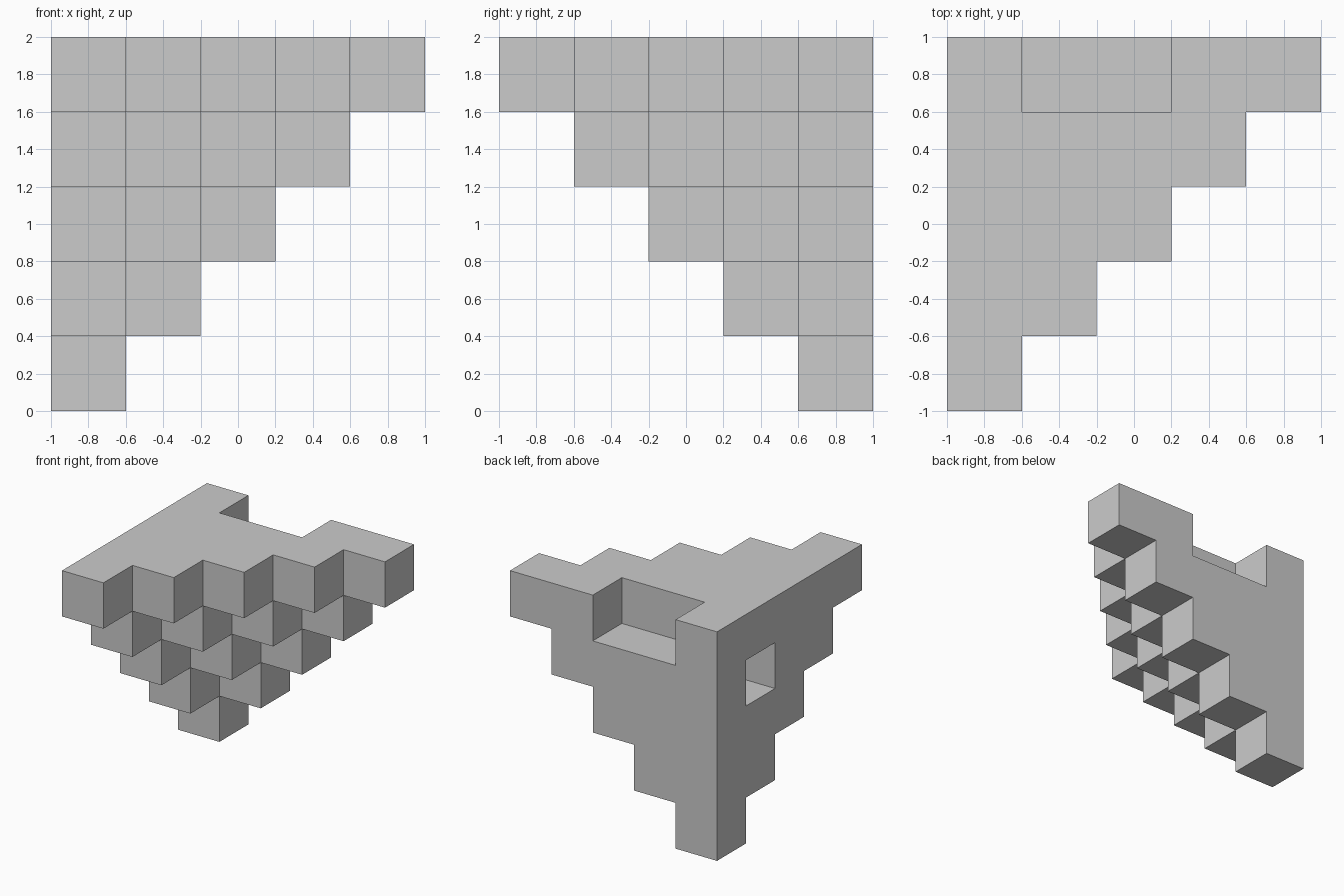
import bpy, bmesh
from mathutils import Vector

if "Cube" in bpy.data.objects:
    bpy.data.objects.remove(bpy.data.objects["Cube"])

N, S = 5, 0.4   # cells per side, cell size

# Inverted stepped corner: each layer up is one step wider from the back-left corner
cells = {(i, j, k) for k in range(N) for j in range(N) for i in range(N)
         if i + (N - 1 - j) <= k}

# Notch in the top back edge, and the square pocket in the left wall
cells -= {(1, 4, 4), (2, 4, 4), (0, 3, 3)}

bm = bmesh.new()


def add_side(cell, axis, sign):
    """Square face on one side of a cell, wound to face outward."""
    n = Vector((0, 0, 0))
    n[axis] = sign
    u = Vector((0, 0, 0))
    u[(axis + 1) % 3] = 1
    v = n.cross(u)
    c = Vector(cell) + Vector((0.5, 0.5, 0.5)) + n / 2
    pts = [c + (a * u + b * v) / 2 for a, b in ((-1, -1), (1, -1), (1, 1), (-1, 1))]
    bm.faces.new([bm.verts.new(p * S - Vector((1, 1, 0))) for p in pts])


# Skin only the exposed sides
for cell in sorted(cells):
    for axis in range(3):
        for sign in (-1, 1):
            neighbour = list(cell)
            neighbour[axis] += sign
            if tuple(neighbour) not in cells:
                add_side(cell, axis, sign)

# Weld and merge coplanar squares into clean flat faces
bmesh.ops.remove_doubles(bm, verts=bm.verts[:], dist=0.001)
bmesh.ops.dissolve_limit(bm, angle_limit=0.01, verts=bm.verts[:], edges=bm.edges[:])

mesh = bpy.data.meshes.new("stepped_corner_block")
bm.to_mesh(mesh)
bm.free()
obj = bpy.data.objects.new("stepped_corner_block", mesh)
bpy.context.collection.objects.link(obj)
